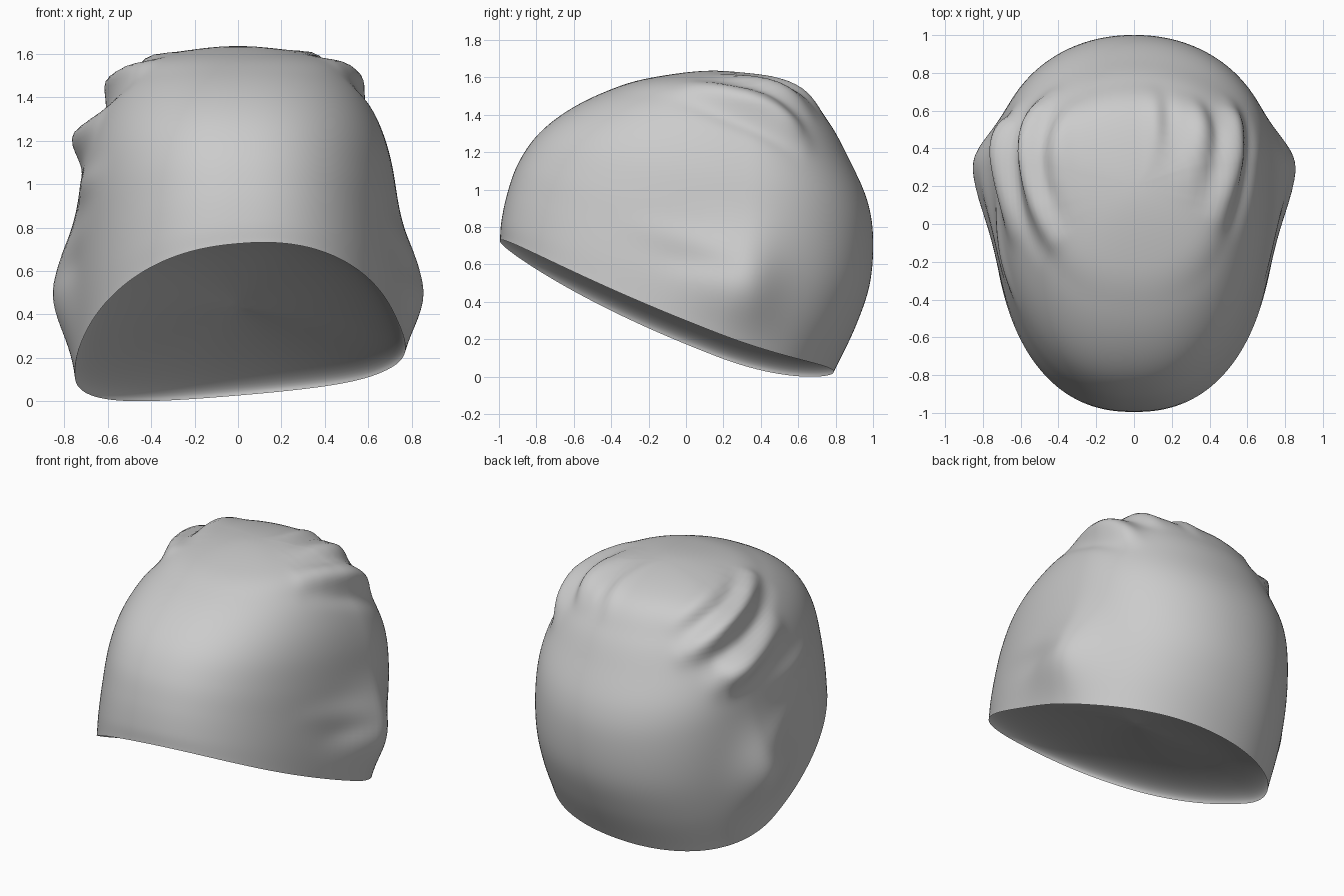
import bpy, bmesh, math
from mathutils import Vector, kdtree, bvhtree

if "Cube" in bpy.data.objects:
    bpy.data.objects.remove(bpy.data.objects["Cube"])

SEG, SUB, INNER = 176, 8, 22
DEPTH = .15                                       # how far the underside is pushed in

# Tilted rings from rim to crown: front y, front z, back y, back z, half width, side sag, skew
rings = [
    (-.995, .72, .79, .02, .745, .10, .085),
    (-.988, .82, .91, .27, .750, .07, .06),
    (-.957, .97, .985, .50, .745, .04, .03),
    (-.900, 1.13, 1.0, .75, .735, .02, 0),
    (-.800, 1.28, .965, .95, .710, 0, 0),
    (-.650, 1.405, .87, 1.16, .655, 0, 0),
    (-.450, 1.51, .76, 1.36, .565, 0, 0),
    (-.200, 1.59, .59, 1.545, .425, 0, 0),
    (.200, 1.63, .20, 1.63, 0, 0, 0),
]


def catmull(a, b, c, d, t):
    return tuple(.5 * (2*q + (r-p)*t + (2*p-5*q+4*r-s)*t*t + (3*q-p-3*r+s)*t**3)
                 for p, q, r, s in zip(a, b, c, d))


def spow(v, e):
    return math.copysign(abs(v) ** e, v)


def ring_point(ring, k):
    yf, zf, yb, zb, w, sag, skew = ring
    a = 2 * math.pi * k / SEG
    s, c = math.sin(a), math.cos(a)
    yc = yf + (yb - yf) * .64                     # widest behind the middle
    e = 2 / 2.3 if c < 0 else 2 / 2.08            # squarer front, round back
    x = w * spow(s, e)
    y = yc + spow(c, e) * ((yb - yc) if c > 0 else (yc - yf))
    f = (y - yf) / (yb - yf)
    return Vector((x, y, zf + (zb - zf) * f - sag * s * s + skew * x))


# Smooth cap surface
first = tuple(2*p - q for p, q in zip(rings[0], rings[1]))
r7 = rings[7]
past = (r7[2], r7[3], r7[0], r7[1], -r7[4], 0, 0)
ctrl = [first] + rings + [past]
levels = [catmull(*ctrl[i:i+4], j / SUB) for i in range(len(rings) - 1) for j in range(SUB)]
bm = bmesh.new()
loops = [[bm.verts.new(ring_point(r, k)) for k in range(SEG)] for r in levels]
pole = bm.verts.new((0, .2, 1.63))
for lo, hi in zip(loops, loops[1:]):
    for k in range(SEG):
        n = (k + 1) % SEG
        bm.faces.new((lo[k], lo[n], hi[n], hi[k]))
for k in range(SEG):
    bm.faces.new((loops[-1][k], loops[-1][(k + 1) % SEG], pole))
bmesh.ops.recalc_face_normals(bm, faces=bm.faces[:])
bm.normal_update()
if pole.normal.z < 0:
    bmesh.ops.reverse_faces(bm, faces=bm.faces[:])
    bm.normal_update()

# Cloth folds: start, middle, end, height, width
folds = [
    ((-.70, .60, 1.15), (-.74, .42, 1.20), (-.60, .00, 1.25), .10, .06),
    ((-.50, .74, 1.34), (-.57, .45, 1.42), (-.40, -.06, 1.48), .08, .045),
    ((-.36, .66, 1.48), (-.40, .38, 1.55), (-.33, .05, 1.56), .025, .035),
    ((-.64, .55, 1.28), (-.65, .25, 1.32), (-.46, -.12, 1.40), -.03, .035),
    ((-.46, .62, 1.48), (-.48, .30, 1.50), (-.36, .00, 1.52), -.03, .03),
    ((-.72, .10, .98), (-.70, -.15, 1.0), (-.64, -.40, 1.05), .02, .045),
    ((.56, .66, 1.30), (.53, .45, 1.42), (.42, .05, 1.50), .055, .045),
    ((.62, .58, 1.22), (.60, .32, 1.34), (.48, .00, 1.42), -.025, .035),
    ((.34, .68, 1.46), (.35, .42, 1.56), (.30, .15, 1.58), .03, .04),
    ((.43, .64, 1.44), (.43, .38, 1.52), (.36, .10, 1.54), -.025, .03),
    ((.10, .72, 1.46), (.12, .50, 1.58), (.16, .28, 1.61), .018, .035),
    ((.18, .70, 1.46), (.19, .48, 1.58), (.22, .28, 1.60), -.02, .03),
]
for s in (-1, 1):                                 # creases shared by both sides
    folds += [
        ((s*.74, -.30, .80), (s*.76, .0, .74), (s*.76, .28, .68), .012, .05),
        ((s*.76, -.15, .62), (s*.77, .08, .60), (s*.77, .30, .58), -.010, .04),
    ]

surface = bvhtree.BVHTree.FromBMesh(bm)
base = [v.co.copy() for v in bm.verts]
normals = [v.normal.copy() for v in bm.verts]
push = [0.0] * len(base)
N = 60
for p0, p1, p2, height, width in folds:
    path = kdtree.KDTree(N + 1)
    for i in range(N + 1):
        t = i / N
        q = sum((Vector(p) * w for p, w in
                 zip((p0, p1, p2), ((1-t)*(1-2*t), 4*t*(1-t), t*(2*t-1)))), Vector())
        path.insert(surface.find_nearest(q)[0], i)
    path.balance()
    for i, p in enumerate(base):
        _, j, d = path.find(p)
        if d < width * 3.5:
            fade = .25 + .75 * math.sin(math.pi * j / N)
            push[i] += height * fade * math.exp(-.5 * (d / width) ** 2)
for v, p, n, h in zip(bm.verts, base, normals, push):
    # Ear-height bulge, steeper toward the back
    u = (p.y - .32) / (.19 if p.y > .32 else .32)
    w = (p.z - .5) / .25
    side = max(0, abs(p.x) - .4) / .35
    bulge = .11 * side * math.exp(-u*u - w*w)
    v.co = p + n * h + Vector((math.copysign(bulge, p.x), 0, 0))
for _ in range(2):
    bmesh.ops.smooth_vert(bm, verts=[v for v in bm.verts if not v.is_boundary], factor=.5,
                          use_axis_x=True, use_axis_y=True, use_axis_z=True)

# Hollowed underside closing the opening
rim = loops[0]
center = sum((v.co for v in rim), Vector()) / SEG
up = Vector((0, .36, .93))
prev = rim
for i in range(1, INNER):
    a = math.pi / 2 * i / INNER
    rise = up * DEPTH * math.sin(a)
    cur = [bm.verts.new(center.lerp(v.co, math.cos(a)) + rise) for v in rim]
    for k in range(SEG):
        n = (k + 1) % SEG
        bm.faces.new((prev[k], cur[k], cur[n], prev[n]))
    prev = cur
tip = bm.verts.new(center + up * DEPTH)
for k in range(SEG):
    bm.faces.new((prev[k], tip, prev[(k + 1) % SEG]))
bmesh.ops.recalc_face_normals(bm, faces=bm.faces[:])

# Rest on the ground
low = min(v.co.z for v in bm.verts)
for v in bm.verts:
    v.co.z -= low
mesh = bpy.data.meshes.new("knit_cap")
bm.to_mesh(mesh)
bm.free()
cap = bpy.data.objects.new("knit_cap", mesh)
bpy.context.collection.objects.link(cap)
bpy.context.view_layer.objects.active = cap
cap.select_set(True)
bpy.ops.object.shade_smooth_by_angle(angle=math.radians(50))
